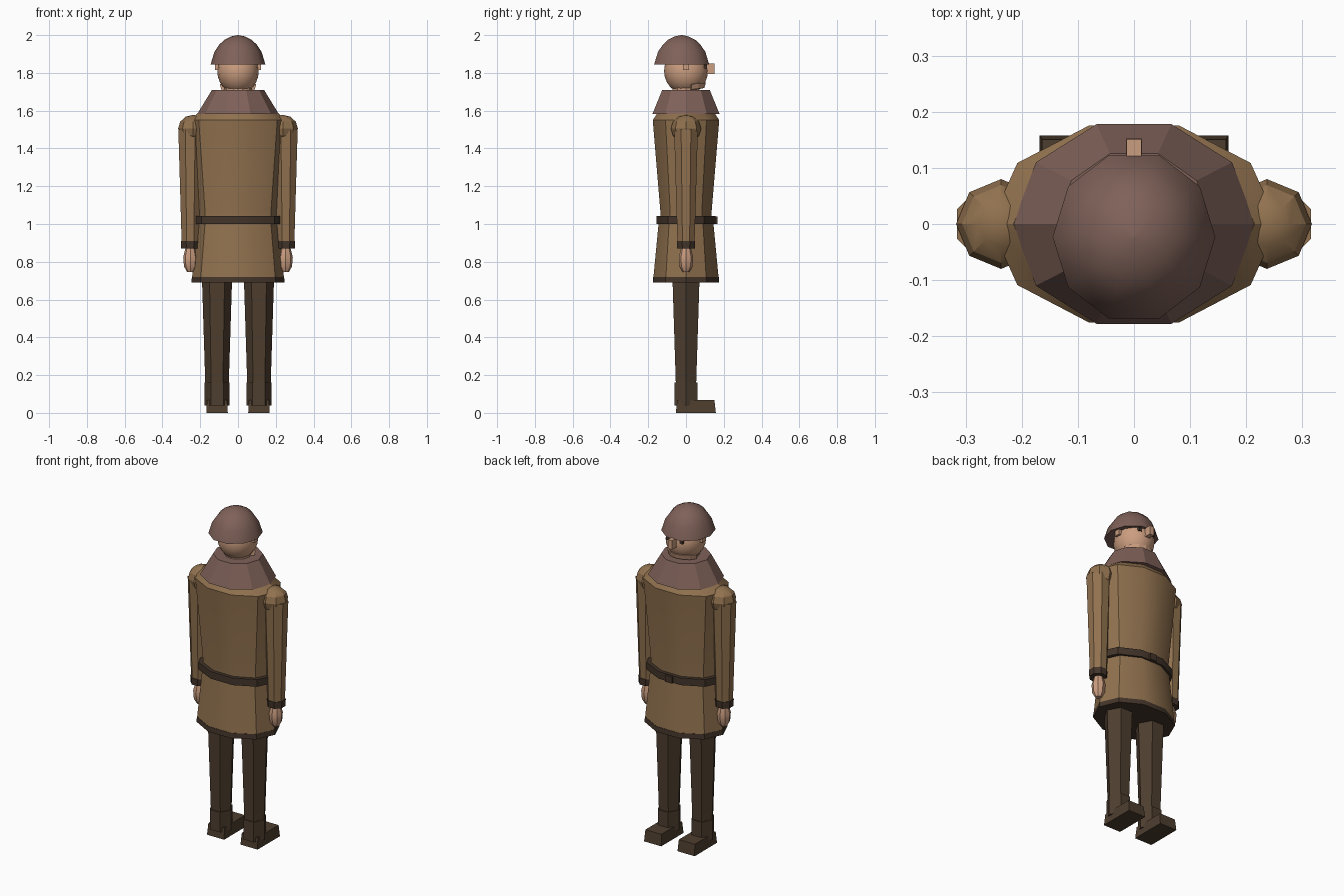
import bpy, bmesh, math
from mathutils import Vector

if "Cube" in bpy.data.objects:
    bpy.data.objects.remove(bpy.data.objects["Cube"], do_unlink=True)


def material(name, rgb):
    m = bpy.data.materials.new(name)
    m.use_nodes = True
    m.diffuse_color = (*rgb, 1)
    bsdf = next(n for n in m.node_tree.nodes if n.type == 'BSDF_PRINCIPLED')
    bsdf.inputs["Base Color"].default_value = (*rgb, 1)
    return m


COAT = material("coat tan", (0.28, 0.165, 0.077))
HOOD = material("hood brown", (0.21, 0.12, 0.098))
DARK = material("dark leather", (0.056, 0.035, 0.023))
TROUSER = material("trouser brown", (0.076, 0.048, 0.028))
SKIN = material("skin", (0.6, 0.34, 0.215))


def finish(name, bm, mat, smooth=30):
    bmesh.ops.recalc_face_normals(bm, faces=bm.faces)
    mesh = bpy.data.meshes.new(name)
    bm.to_mesh(mesh)
    bm.free()
    mesh.materials.append(mat)
    ob = bpy.data.objects.new(name, mesh)
    bpy.context.collection.objects.link(ob)
    if smooth:
        bpy.ops.object.select_all(action='DESELECT')
        ob.select_set(True)
        bpy.context.view_layer.objects.active = ob
        bpy.ops.object.shade_smooth_by_angle(angle=math.radians(smooth))
    return ob


def loft(name, rings, mat, sides=10, x=0, y=0, turn=0, smooth=30):
    """Stack elliptical rings given as (z, x radius, y radius)."""
    bm = bmesh.new()
    loops = []
    for z, rx, ry in rings:
        angles = [math.tau * i / sides + turn for i in range(sides)]
        loops.append([bm.verts.new((x + rx * math.cos(a), y + ry * math.sin(a), z)) for a in angles])
    for lo, hi in zip(loops, loops[1:]):
        for i in range(sides):
            j = (i + 1) % sides
            bm.faces.new((lo[i], lo[j], hi[j], hi[i]))
    bm.faces.new(loops[0])
    bm.faces.new(loops[-1])
    return finish(name, bm, mat, smooth)


def ball(name, centre, radii, mat, segs=8, rings=6, smooth=30):
    bm = bmesh.new()
    bmesh.ops.create_uvsphere(bm, u_segments=segs, v_segments=rings, radius=1)
    for v in bm.verts:
        v.co = Vector(centre) + Vector(a * b for a, b in zip(v.co, radii))
    return finish(name, bm, mat, smooth)


def box(name, centre, size, mat, taper=1):
    bm = bmesh.new()
    bmesh.ops.create_cube(bm, size=1)
    for v in bm.verts:
        s = taper if v.co.z > 0 else 1
        v.co = Vector(centre) + Vector((v.co.x * size[0] * s, v.co.y * size[1] * s, v.co.z * size[2]))
    return finish(name, bm, mat, 0)


# Coat
loft("coat_body", [(1.04, 0.215, 0.142), (1.06, 0.215, 0.142), (1.55, 0.257, 0.185),
                   (1.585, 0.215, 0.16)], COAT)
loft("coat_skirt", [(0.72, 0.243, 0.181), (1.01, 0.215, 0.152)], COAT)
loft("skirt_hem", [(0.69, 0.247, 0.185), (0.72, 0.244, 0.183)], DARK)
loft("belt", [(1.0, 0.24, 0.163), (1.043, 0.24, 0.163)], DARK)
box("belt_buckle", (0, 0.157, 1.02), (0.045, 0.02, 0.04), DARK)

# Shoulder cape and neck
loft("shoulder_cape", [(1.582, 0.216, 0.187), (1.71, 0.138, 0.132)], HOOD)
loft("neck", [(1.66, 0.075, 0.075), (1.75, 0.075, 0.075)], SKIN)

# Head and face
ball("head", (0, 0, 1.81), (0.11, 0.116, 0.122), SKIN, 16, 12, 60)
box("nose", (0, 0.126, 1.822), (0.029, 0.052, 0.054), SKIN, 0.95)

# Raised lip band around the front of the jaw
bm = bmesh.new()
sections = []
for i in range(7):
    a = math.radians(15 + 25 * i)
    rise = 0.01 * math.sin(a)
    sections.append([bm.verts.new((r * math.cos(a), r * math.sin(a) + 0.005, z + rise))
                     for r, z in ((0.065, 1.705), (0.092, 1.71), (0.1, 1.738), (0.07, 1.74))])
for s, t in zip(sections, sections[1:]):
    for k in range(4):
        bm.faces.new((s[k], s[(k + 1) % 4], t[(k + 1) % 4], t[k]))
bm.faces.new(sections[0])
bm.faces.new(sections[-1])
finish("jaw_band", bm, SKIN, 0)

# Domed cap
dome = [(1.845, 1), (1.912, 0.86), (1.95, 0.68), (1.975, 0.5), (1.993, 0.25), (2.0, 0.02)]
loft("cap", [(z, 0.145 * f, 0.153 * f) for z, f in dome], HOOD, 10, 0, -0.023, 0, 40)

# Mirrored parts
for side, s in (("left", 1), ("right", -1)):
    box(side + "_ear", (s * 0.11, 0, 1.832), (0.024, 0.034, 0.036), SKIN)
    box(side + "_eye", (s * 0.045, 0.1, 1.832), (0.018, 0.022, 0.02), DARK)

    # Arms
    eighth = math.pi / 8
    ball(side + "_shoulder", (s * 0.237, 0, 1.505), (0.08, 0.08, 0.073), COAT, 8, 6, 30)
    loft(side + "_sleeve", [(0.9, 0.049, 0.049), (1.5, 0.068, 0.068)], COAT, 8, s * 0.253, 0, eighth)
    loft(side + "_cuff", [(0.87, 0.051, 0.051), (0.91, 0.053, 0.053)], DARK, 8, s * 0.254, 0, eighth)
    loft(side + "_hand", [(0.747, 0.018, 0.018), (0.775, 0.034, 0.034), (0.825, 0.038, 0.038),
                          (0.872, 0.026, 0.026)], SKIN, 8, s * 0.252)

    # Legs and boots
    loft(side + "_leg", [(0.15, 0.062, 0.062), (0.72, 0.08, 0.083)], TROUSER, 6, s * 0.111)
    loft(side + "_boot_shaft", [(0.04, 0.066, 0.07), (0.16, 0.066, 0.07)], TROUSER, 6, s * 0.111)
    box(side + "_boot_foot", (s * 0.111, 0.052, 0.034), (0.114, 0.212, 0.068), TROUSER, 0.93)
